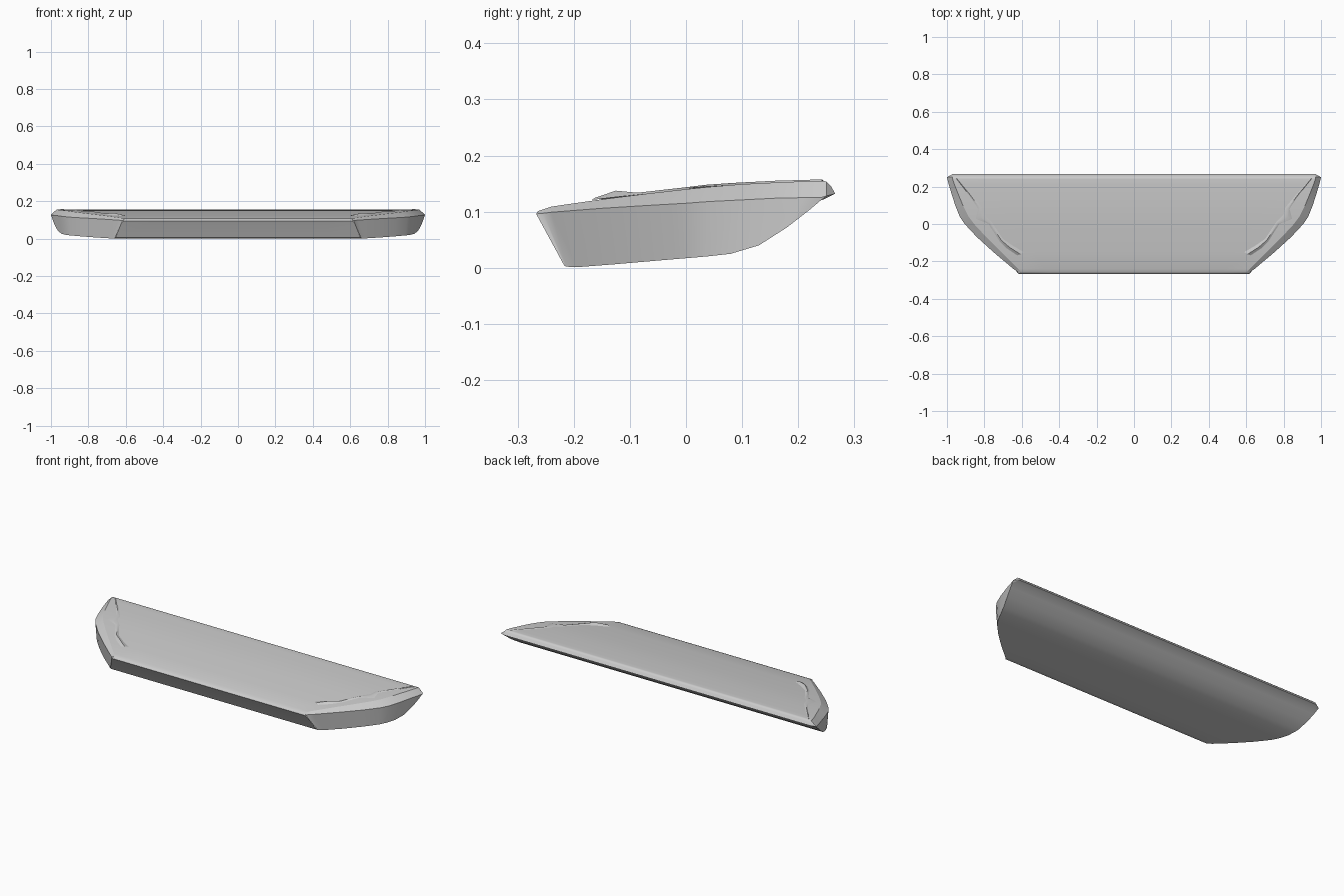
import bpy, bmesh

# Stations front to back: y, skin z, inner half width, rim half width, rim z,
# then skirt bottom edge: y, half width, z
stations = [
    (-0.255, 0.104, 0.605, 0.622, 0.097, -0.213, 0.660, 0.002),
    (-0.240, 0.109, 0.620, 0.645, 0.099, -0.195, 0.680, 0.001),
    (-0.150, 0.122, 0.710, 0.752, 0.106, -0.130, 0.760, 0.006),
    (-0.070, 0.132, 0.790, 0.840, 0.111, -0.060, 0.838, 0.012),
    (0.000, 0.140, 0.855, 0.905, 0.115, 0.000, 0.896, 0.017),
    (0.040, 0.144, 0.885, 0.932, 0.118, 0.035, 0.920, 0.020),
    (0.100, 0.149, 0.915, 0.956, 0.121, 0.080, 0.942, 0.025),
    (0.160, 0.152, 0.940, 0.975, 0.124, 0.130, 0.962, 0.040),
    (0.210, 0.154, 0.960, 0.990, 0.125, 0.180, 0.980, 0.072),
    (0.240, 0.155, 0.970, 0.998, 0.125, 0.220, 0.992, 0.103),
    (0.250, 0.154, 0.970, 1.000, 0.128, 0.240, 0.997, 0.120),
]


def skin_z(y):
    for a, b in zip(stations, stations[1:]):
        if y <= b[0]:
            t = max(0, (y - a[0]) / (b[0] - a[0]))
            return a[1] + t * (b[1] - a[1])
    return stations[-1][1]


def make_object(name, rows, angle=0.6):
    bm = bmesh.new()
    grid = [[bm.verts.new(p) for p in row] for row in rows]
    for r0, r1 in zip(grid, grid[1:]):
        for i in range(len(r0) - 1):
            bm.faces.new((r0[i], r0[i + 1], r1[i + 1], r1[i]))
    me = bpy.data.meshes.new(name)
    bm.to_mesh(me)
    bm.free()
    ob = bpy.data.objects.new(name, me)
    bpy.context.collection.objects.link(ob)
    bpy.ops.object.select_all(action='DESELECT')
    ob.select_set(True)
    bpy.context.view_layer.objects.active = ob
    bpy.ops.object.shade_smooth_by_angle(angle=angle)
    return ob


# Main body: front lip, curved top, rear lip and upswept underside in one loop
lip = [(0.655, -0.220, 0.006), (0.622, -0.262, 0.086),
       (0.615, -0.267, 0.094), (0.612, -0.264, 0.100)]
rear = [(0.972, 0.256, 0.147), (0.972, 0.266, 0.132)]
under = [(s[6], s[5], s[7]) for s in reversed(stations)]
line = lip + [(s[2], s[0], s[1]) for s in stations] + rear + under + lip[:1]
make_object("body", [[(w * k / 4, y, z) for k in range(-4, 5)] for w, y, z in line], 1.0)

# Bevelled end walls
for side, label in ((1, "right"), (-1, "left")):
    rows = [[(side * 0.612, -0.264, 0.101), (side * 0.617, -0.267, 0.096),
             (side * 0.657, -0.217, 0.004)][::-side]]
    for y, z, wi, w, zr, yb, wb, zb in stations:
        rows.append([(side * wi, y, z), (side * w, y, zr), (side * wb, yb, zb)][::-side])
    rows[0] = sorted(rows[0], key=lambda p: p[2], reverse=(side == -1))
    rows.append([(side * 0.970, 0.258, 0.146), (side * 0.972, 0.266, 0.132),
                 (side * 0.990, 0.246, 0.122)][::-side])
    make_object(label + "_end_wall", [r[::-1] for r in rows][::-1])

    # Ragged raised seam where the end wall overlaps the top
    seam = [(0.945, 0.245, 0.006), (0.87, 0.16, 0.012), (0.81, 0.09, 0.022),
            (0.80, 0.05, 0.045), (0.76, 0.01, 0.018), (0.70, -0.08, 0.020),
            (0.65, -0.115, 0.030), (0.59, -0.150, 0.035)]
    strip = []
    for x, y, wd in seam:
        z = skin_z(y)
        h = 0.011 if -0.14 < y < -0.1 else 0.003
        strip.append([(side * x, y, z), (side * (x + wd / 2), y - wd / 3, z + h),
                      (side * (x + wd), y - wd / 2, z - 0.001)][::-side])
    make_object(label + "_seam", strip)
